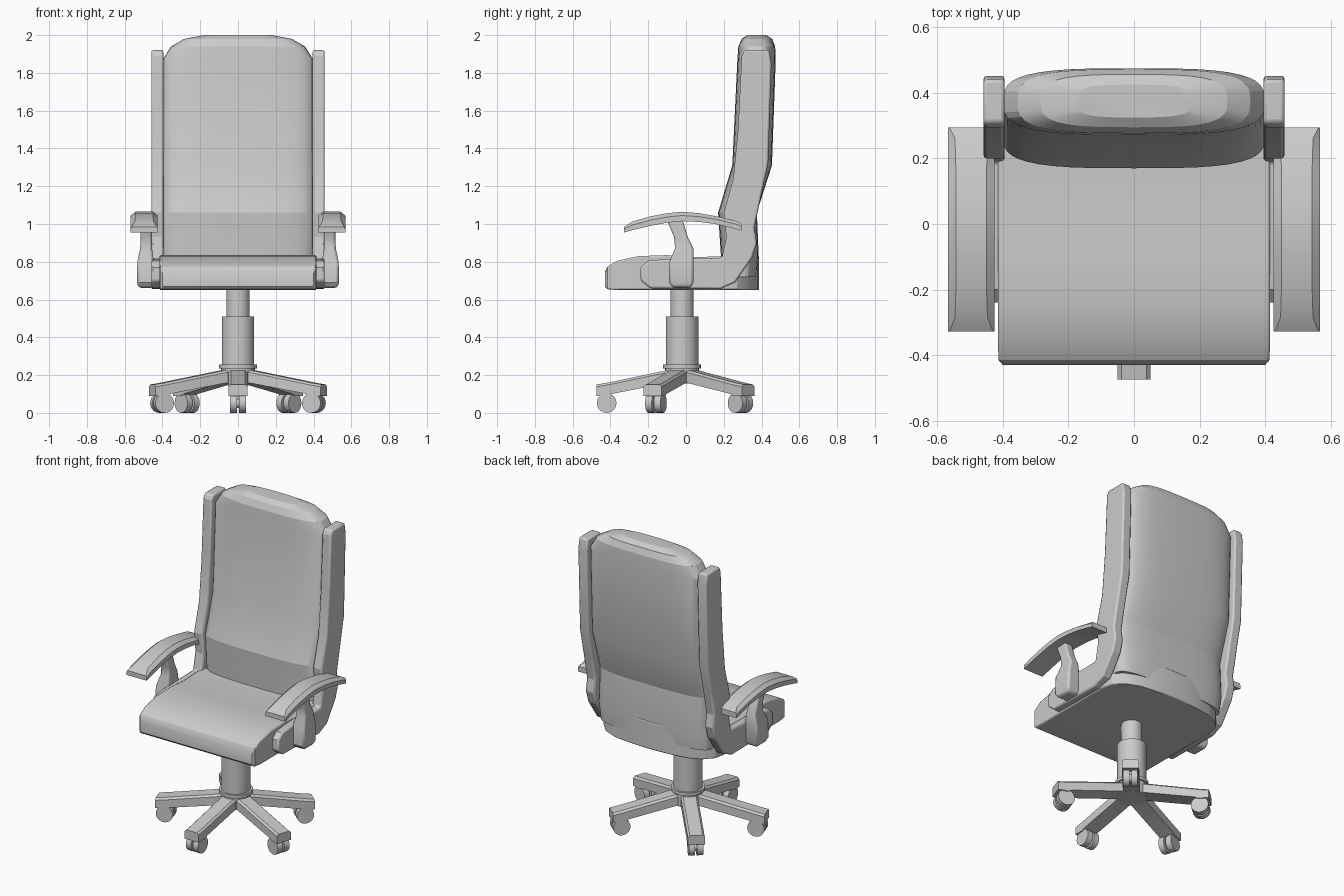
import bpy, bmesh, math
from mathutils import Matrix, Vector

if "Cube" in bpy.data.objects:
    bpy.data.objects.remove(bpy.data.objects["Cube"])

grey = bpy.data.materials.new("plain grey")
grey.diffuse_color = (0.6, 0.6, 0.6, 1)
grey.use_nodes = True
grey.node_tree.nodes["Principled BSDF"].inputs["Base Color"].default_value = grey.diffuse_color
HUB = Vector((0, -0.021, 0))


def finish(name, bm, angle=30, bevel=0, mirror=False):
    """Turn a bmesh into a shaded object with optional bevel and mirror."""
    bmesh.ops.recalc_face_normals(bm, faces=bm.faces)
    me = bpy.data.meshes.new(name)
    bm.to_mesh(me)
    bm.free()
    me.materials.append(grey)
    ob = bpy.data.objects.new(name, me)
    bpy.context.collection.objects.link(ob)
    bpy.ops.object.select_all(action='DESELECT')
    ob.select_set(True)
    bpy.context.view_layer.objects.active = ob
    bpy.ops.object.shade_smooth_by_angle(angle=math.radians(angle))
    if bevel:
        m = ob.modifiers.new("soft edges", 'BEVEL')
        m.width, m.segments, m.limit_method = bevel, 2, 'ANGLE'
        m.angle_limit = math.radians(50)
    if mirror:
        ob.modifiers.new("both sides", 'MIRROR')
    return ob


def loft(rings, bm=None):
    """Skin a row of closed rings and cap both ends."""
    bm = bm or bmesh.new()
    vs = [[bm.verts.new(p) for p in r] for r in rings]
    n = len(rings[0])
    for a, b in zip(vs, vs[1:]):
        for i in range(n):
            j = (i + 1) % n
            bm.faces.new((a[i], a[j], b[j], b[i]))
    bm.faces.new(vs[0][::-1])
    bm.faces.new(vs[-1])
    return bm


def oval(z, yf, yb, hw, n=40, e=3.3):
    """Rounded-box cross-section at height z."""
    pts = []
    for i in range(n):
        t = 2 * math.pi * i / n
        c, s = math.cos(t), math.sin(t)
        pts.append((hw * math.copysign(abs(c) ** (2 / e), c),
                    (yf + yb) / 2 + (yb - yf) / 2 * math.copysign(abs(s) ** (2 / e), s), z))
    return pts


def cylinder(name, r, z0, z1, n=24):
    rings = [[HUB + Vector((r * math.cos(2 * math.pi * i / n), r * math.sin(2 * math.pi * i / n), z))
              for i in range(n)] for z in (z0, z1)]
    return finish(name, loft(rings))


# Backrest cushion: height, front y, rear y, half width
back = [(0.72, 0.19, 0.375, 0.39), (0.83, 0.185, 0.385, 0.40), (1.06, 0.17, 0.375, 0.40),
        (1.31, 0.245, 0.455, 0.40), (1.87, 0.272, 0.475, 0.398), (1.94, 0.277, 0.472, 0.355),
        (1.98, 0.295, 0.456, 0.285), (2.0, 0.325, 0.425, 0.18)]
finish("backrest", loft([oval(*b) for b in back]), angle=16)

# Seat cushion: y, bottom z, top z, half width
seat = [(-0.43, 0.67, 0.745, 0.40), (-0.415, 0.655, 0.775, 0.413), (-0.365, 0.65, 0.805, 0.415),
        (-0.25, 0.65, 0.83, 0.415), (-0.1, 0.65, 0.835, 0.415), (0.02, 0.65, 0.823, 0.415),
        (0.2, 0.65, 0.83, 0.415), (0.27, 0.65, 0.83, 0.40), (0.325, 0.65, 0.83, 0.35),
        (0.36, 0.65, 0.83, 0.27), (0.38, 0.65, 0.83, 0.15), (0.387, 0.65, 0.83, 0.06)]
finish("seat", loft([[(-w, y, b), (w, y, b), (w, y, t), (-w, y, t)] for y, b, t, w in seat]),
       bevel=0.01)

# Side frames: one L-shaped outline (y, z) given thickness
outline = [(0.31, 1.92), (0.295, 1.89), (0.275, 1.5), (0.25, 1.24), (0.2, 1.06), (0.213, 0.93),
           (0.19, 0.82), (-0.1, 0.815), (-0.2, 0.805), (-0.24, 0.77), (-0.24, 0.70), (-0.19, 0.66),
           (0.18, 0.655), (0.26, 0.69), (0.35, 0.82), (0.375, 0.9), (0.362, 0.98), (0.40, 1.16),
           (0.435, 1.32), (0.452, 1.85), (0.44, 1.92)]
finish("side_frame", loft([[(x, y, z) for y, z in outline] for x in (0.395, 0.459)]),
       angle=12, bevel=0.01, mirror=True)

# Armrest pads: y, bottom z, top z, inset of the bevelled top
arm = [(-0.328, 0.955, 0.985, 0.005), (-0.285, 0.967, 1.013, 0.022), (-0.19, 0.99, 1.04, 0.025),
       (-0.1, 1.007, 1.057, 0.025), (-0.02, 1.015, 1.065, 0.025), (0.07, 1.011, 1.057, 0.025),
       (0.155, 1.0, 1.042, 0.025), (0.26, 0.975, 1.018, 0.022), (0.295, 0.965, 1.0, 0.005)]
finish("armrest_pad", loft([[(0.425, y, b), (0.568, y, b), (0.568, y, b + (t - b) * 0.6),
                             (0.568 - i, y, t), (0.425 + i, y, t), (0.425, y, b + (t - b) * 0.6)]
                            for y, b, t, i in arm]), angle=25, mirror=True)

# Armrest posts: z, front y, rear y, inner x, outer x
post = [(0.662, -0.07, 0.025, 0.45, 0.525), (0.69, -0.09, 0.04, 0.44, 0.535),
        (0.80, -0.088, 0.04, 0.445, 0.533), (0.87, -0.058, 0.04, 0.455, 0.518),
        (0.93, -0.063, 0.01, 0.455, 0.515), (1.03, -0.105, -0.02, 0.455, 0.515)]
finish("armrest_post", loft([[(a, f, z), (b, f, z), (b, r, z), (a, r, z)] for z, f, r, a, b in post]),
       bevel=0.012, mirror=True)

# Gas lift column and hub
cylinder("upper_column", 0.062, 0.5, 0.66)
cylinder("lower_column", 0.086, 0.25, 0.51)
cylinder("hub", 0.1, 0.235, 0.256)
cylinder("hub_underside", 0.09, 0.155, 0.24)

# Five star legs, each with a twin-wheel caster
for k, (deg, R) in enumerate([(-90, 0.454), (-19, 0.48), (49, 0.465), (131, 0.465), (199, 0.48)]):
    place = Matrix.Translation(HUB) @ Matrix.Rotation(math.radians(deg), 4, 'Z')
    stations = [(0.02, 0.17, 0.238), (R - 0.09, 0.102, 0.166), (R - 0.06, 0.09, 0.16), (R, 0.09, 0.15)]
    bm = loft([[(r, -0.05, b), (r, 0.05, b), (r, 0.05, t - 0.012), (r, 0.038, t),
                (r, -0.038, t), (r, -0.05, t - 0.012)] for r, b, t in stations])
    bm.transform(place)
    finish(f"leg_{k + 1}", bm, angle=15)

    bm = bmesh.new()
    for rad, y0, y1 in [(0.052, -0.043, -0.006), (0.052, 0.006, 0.043), (0.025, -0.02, 0.02)]:
        loft([[(R - 0.055 + rad * math.cos(a * math.pi / 10), y, 0.052 + rad * math.sin(a * math.pi / 10))
               for a in range(20)] for y in (y0, y1)], bm)
    # caster stem
    loft([[(R - 0.055 + sx * 0.015, sy * 0.015, z) for sx, sy in ((-1, -1), (1, -1), (1, 1), (-1, 1))]
          for z in (0.05, 0.11)], bm)
    bm.transform(place)
    finish(f"caster_{k + 1}", bm)
